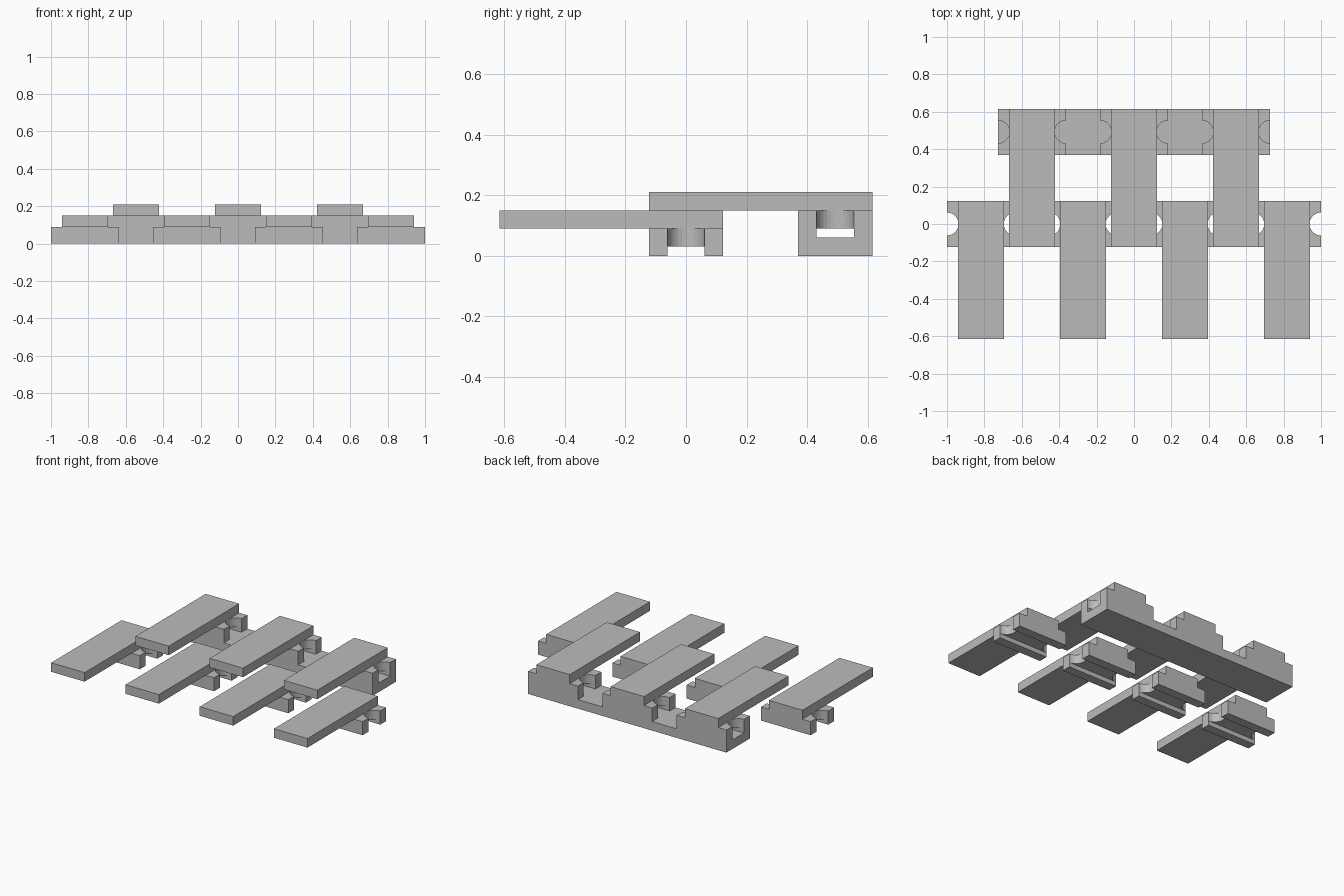
import bpy
import bmesh
from math import pi, sin, cos

if "Cube" in bpy.data.objects:
    bpy.data.objects.remove(bpy.data.objects["Cube"], do_unlink=True)

grey = bpy.data.materials.new("plain grey")
grey.use_nodes = True
grey.diffuse_color = (0.5, 0.5, 0.5, 1)
grey.node_tree.nodes["Principled BSDF"].inputs["Base Color"].default_value = (0.5, 0.5, 0.5, 1)

HALF_X = 0.1825    # half length of a coupling block
HALF_W = 0.1225    # half width of planks and blocks
BITE = 0.0615      # radius of end notches, half width of the channel
PITCH = 0.545
STEP = 0.06        # plank thickness and base height


def prism(bm, outline, z0, z1):
    """Extrude a counter-clockwise outline from z0 to z1."""
    face = bm.faces.new([bm.verts.new((x, y, z0)) for x, y in outline])
    top = bmesh.ops.extrude_face_region(bm, geom=[face])["geom"]
    verts = [v for v in top if isinstance(v, bmesh.types.BMVert)]
    bmesh.ops.translate(bm, verts=verts, vec=(0, 0, z1 - z0))


def rect(x0, x1, y0, y1):
    return [(x0, y0), (x1, y0), (x1, y1), (x0, y1)]


def notched_outline(steps=14):
    """Rectangle with a half-round bite in the middle of each short end."""
    bite = [(HALF_X - BITE * sin(pi * i / steps), -BITE * cos(pi * i / steps))
            for i in range(steps + 1)]
    half = [(HALF_X, -HALF_W)] + bite + [(HALF_X, HALF_W)]
    return half + [(-x, -y) for x, y in half]


def make(name, parts, location):
    bm = bmesh.new()
    for outline, z0, z1 in parts:
        prism(bm, outline, z0, z1)
    bmesh.ops.recalc_face_normals(bm, faces=bm.faces)
    mesh = bpy.data.meshes.new(name)
    bm.to_mesh(mesh)
    bm.free()
    mesh.materials.append(grey)
    obj = bpy.data.objects.new(name, mesh)
    obj.location = location
    bpy.context.collection.objects.link(obj)
    return obj


def add_key(label, x, y, z):
    """A plank sitting on a notched block with a channel underneath."""
    make(label + "_block", [
        (notched_outline(), 0.03, 0.09),
        (rect(-HALF_X, HALF_X, -HALF_W, -BITE), 0, 0.03),
        (rect(-HALF_X, HALF_X, BITE, HALF_W), 0, 0.03),
    ], (x, y, z))
    make(label + "_plank", [
        (rect(-HALF_W, HALF_W, -0.615, HALF_W), 0.09, 0.09 + STEP),
    ], (x, y, z))


# Front row of four separate keys
for i in range(4):
    add_key(f"front_{i + 1}", (i - 1.5) * PITCH, 0, 0)

# Back row of three keys joined by a long base bar
BACK_Y = 0.4925
for i in range(3):
    add_key(f"back_{i + 1}", (i - 1) * PITCH, BACK_Y, STEP)
end = PITCH + HALF_X
make("base_bar", [(rect(-end, end, -HALF_W, HALF_W), 0, STEP)], (0, BACK_Y, 0))
